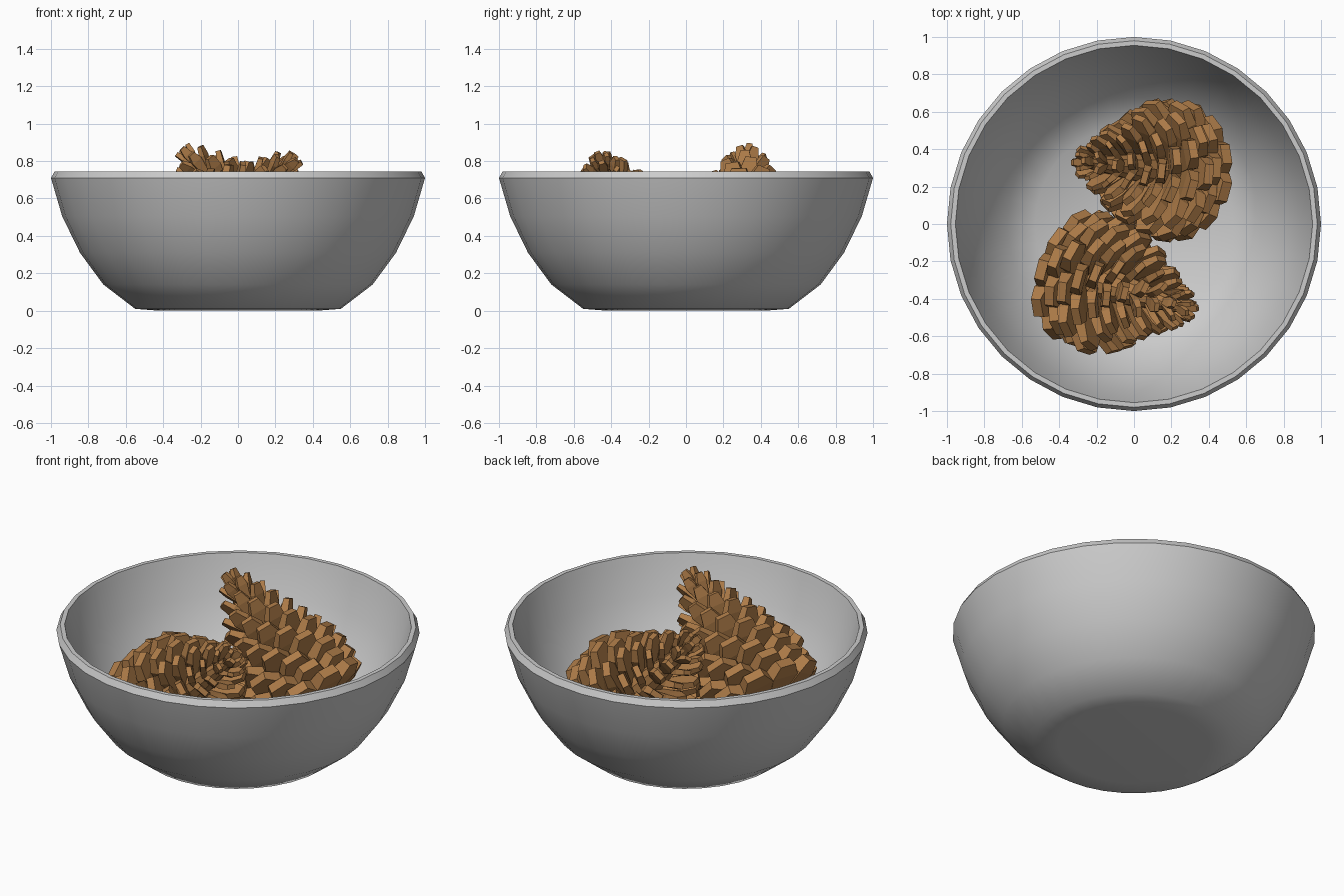
import bpy, bmesh, math, random
from mathutils import Vector, Matrix

if "Cube" in bpy.data.objects:
    bpy.data.objects.remove(bpy.data.objects["Cube"])

random.seed(4)
brown = bpy.data.materials.new("brown")
brown.diffuse_color = (0.42, 0.2, 0.065, 1)
brown.use_nodes = True
brown.node_tree.nodes["Principled BSDF"].inputs["Base Color"].default_value = brown.diffuse_color


def make_object(name, bm, material=None):
    bmesh.ops.recalc_face_normals(bm, faces=bm.faces)
    mesh = bpy.data.meshes.new(name)
    bm.to_mesh(mesh)
    bm.free()
    obj = bpy.data.objects.new(name, mesh)
    bpy.context.collection.objects.link(obj)
    if material:
        mesh.materials.append(material)
    return obj


# Bowl: closed outer and inner profile turned around z
profile = [(0, 0), (0.42, 0), (0.55, 0.01), (0.72, 0.14), (0.845, 0.31), (0.94, 0.505),
           (1.0, 0.71), (0.98, 0.745), (0.955, 0.745), (0.945, 0.71), (0.89, 0.52),
           (0.8, 0.335), (0.68, 0.175), (0.53, 0.06), (0, 0.05)]
bm = bmesh.new()
verts = [bm.verts.new((r, 0, z)) for r, z in profile]
edges = [bm.edges.new(pair) for pair in zip(verts, verts[1:])]
bmesh.ops.spin(bm, geom=verts + edges, cent=(0, 0, 0), axis=(0, 0, 1),
               angle=math.tau, steps=32, use_merge=True)
bmesh.ops.remove_doubles(bm, verts=bm.verts, dist=0.0005)
bowl = make_object("bowl", bm)
bpy.context.view_layer.objects.active = bowl
bowl.select_set(True)
bpy.ops.object.shade_smooth_by_angle(angle=math.radians(42))
bowl.select_set(False)


def add_scale(bm, root, tip, side, width, thick):
    """One woody scale: narrow root, wide shoulder, blunt tip."""
    normal = (tip - root).cross(side).normalized()
    rings = []
    for t, w, h in ((0, 0.4, 0.5), (0.72, 1, 1), (1, 0.6, 0.75)):
        c = root.lerp(tip, t)
        rings.append([bm.verts.new(c + side * (a * w * width / 2) + normal * (b * h * thick / 2))
                      for a, b in ((-1, -1), (1, -1), (1, 1), (-1, 1))])
    bm.faces.new(rings[0])
    bm.faces.new(rings[-1])
    for low, high in zip(rings, rings[1:]):
        for i in range(4):
            j = (i + 1) % 4
            bm.faces.new((low[i], low[j], high[j], high[i]))


def pine_cone(name, base, top, turn):
    bm = bmesh.new()
    base, top = Vector(base), Vector(top)
    length = (top - base).length
    # Core along the cone's axis
    bmesh.ops.create_cone(bm, cap_ends=True, segments=10, radius1=0.13, radius2=0.03,
                          depth=length + 0.08,
                          matrix=Matrix.Translation((0, 0, length / 2 - 0.06)))
    # Staggered rows of scales, closing up towards the tip
    rows = 10
    for row in range(rows):
        f = row / (rows - 1)
        s = f * length
        radius = 0.365 if s < 0.2 else 0.365 - 0.275 * (s - 0.2) / (length - 0.2)
        count = round(11 - 4 * f)
        core = 0.09 * (1 - f) + 0.015
        lean = math.radians(70 - 45 * f)
        for k in range(count):
            a = turn + math.tau * (k + 0.5 * (row % 2)) / count + row * 0.06
            out = Vector((math.cos(a), math.sin(a), 0))
            side = Vector((-math.sin(a), math.cos(a), 0))
            r = radius * random.uniform(0.96, 1.04)
            tip = out * r + Vector((0, 0, s))
            root = out * core + Vector((0, 0, s - (r - core) / math.tan(lean)))
            add_scale(bm, root, tip, side, 0.06 + 0.42 * (radius - 0.09), 0.075 - 0.045 * f)
    # Small spikes at the tip
    for k in range(4):
        a = turn + math.tau * k / 4
        out = Vector((math.cos(a), math.sin(a), 0))
        add_scale(bm, Vector((0, 0, length - 0.1)), out * 0.04 + Vector((0, 0, length + 0.06)),
                  Vector((-math.sin(a), math.cos(a), 0)), 0.05, 0.03)
    # Lay it along its axis and rest the lowest scales on the bowl floor
    rot = (top - base).to_track_quat('Z', 'Y').to_matrix().to_4x4()
    bm.transform(Matrix.Translation(base) @ rot)
    for v in bm.verts:
        v.co.z = max(v.co.z, 0.055)
    return make_object(name, bm, brown)


pine_cone("back_pine_cone", (0.24, 0.28, 0.29), (-0.26, 0.33, 0.82), 0.2)
pine_cone("front_pine_cone", (-0.26, -0.29, 0.29), (0.27, -0.45, 0.78), 0.5)
